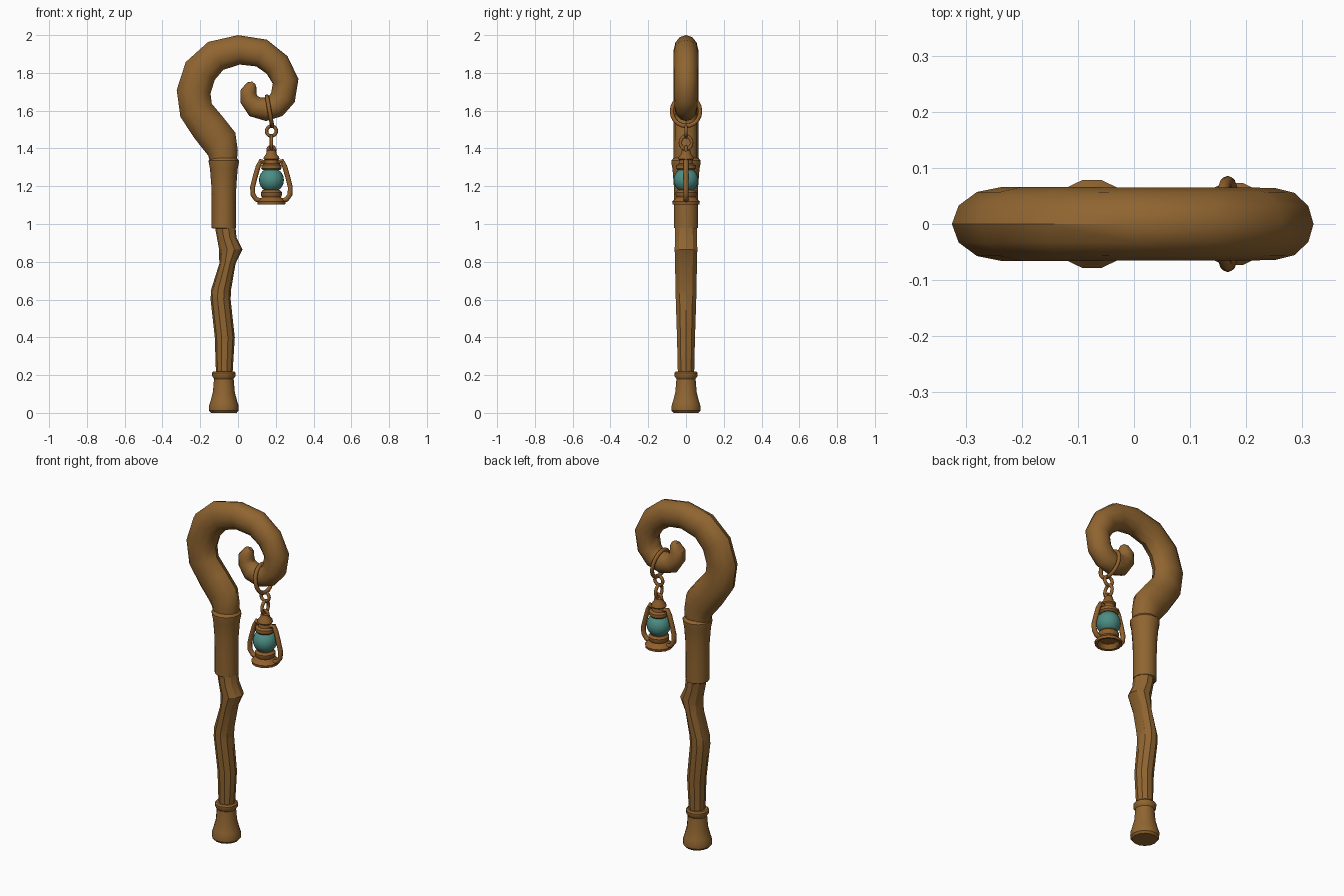
import bpy, bmesh, math
from mathutils import Vector

cube = bpy.data.objects.get("Cube")
if cube:
    bpy.data.objects.remove(cube, do_unlink=True)


def material(name, color):
    m = bpy.data.materials.new(name)
    m.use_nodes = True
    m.diffuse_color = (*color, 1)
    m.node_tree.nodes["Principled BSDF"].inputs["Base Color"].default_value = (*color, 1)
    return m


WOOD = material("brown wood", (0.28, 0.13, 0.03))
METAL = material("bronze metal", (0.28, 0.115, 0.025))
GLASS = material("teal glass", (0.07, 0.27, 0.23))


def finish(obj, name, mat, angle=35):
    obj.name = obj.data.name = name
    obj.data.materials.clear()
    obj.data.materials.append(mat)
    bpy.ops.object.select_all(action="DESELECT")
    obj.select_set(True)
    bpy.context.view_layer.objects.active = obj
    bpy.ops.object.shade_smooth_by_angle(angle=math.radians(angle))
    return obj


def sweep(name, rows, mat, sides=12, upright=False, angle=35):
    """Skin oval rings along an xz path; each row is x, z, in-plane radius, y radius."""
    bm = bmesh.new()
    rings = []
    for i, (x, z, rx, ry) in enumerate(rows):
        a, b = rows[max(i - 1, 0)], rows[min(i + 1, len(rows) - 1)]
        tangent = Vector((0, 0, 1)) if upright else Vector((b[0] - a[0], 0, b[1] - a[1])).normalized()
        across = Vector((tangent.z, 0, -tangent.x))
        ring = []
        for k in range(sides):
            t = math.tau * k / sides
            p = Vector((x, 0, z)) + across * rx * math.cos(t)
            p.y = ry * math.sin(t)
            ring.append(bm.verts.new(p))
        rings.append(ring)
    for r, s in zip(rings, rings[1:]):
        for k in range(sides):
            n = (k + 1) % sides
            bm.faces.new((r[k], r[n], s[n], s[k]))
    bm.faces.new(rings[0])
    bm.faces.new(rings[-1])
    bmesh.ops.recalc_face_normals(bm, faces=bm.faces[:])
    mesh = bpy.data.meshes.new(name)
    bm.to_mesh(mesh)
    bm.free()
    obj = bpy.data.objects.new(name, mesh)
    bpy.context.collection.objects.link(obj)
    return finish(obj, name, mat, angle)


def lathe(name, x, profile, mat, sides=14):
    return sweep(name, [(x, z, r, r) for r, z in profile], mat, sides, upright=True)


def link(name, x, z, major, minor, rotation, stretch=1.0):
    bpy.ops.mesh.primitive_torus_add(
        major_segments=20, minor_segments=8, major_radius=major, minor_radius=minor,
        location=(x, 0, z), rotation=[math.radians(a) for a in rotation])
    obj = finish(bpy.context.object, name, METAL, 60)
    obj.scale = (stretch, 1, 1)
    return obj


# Staff: foot, crooked shaft with a knot, and grip sleeve
AXIS = -0.075
lathe("foot_ferrule", AXIS,
      [(0.068, 0), (0.078, 0.012), (0.079, 0.035), (0.071, 0.06), (0.058, 0.11),
       (0.052, 0.18), (0.062, 0.195), (0.062, 0.212), (0.054, 0.22)], WOOD)

sweep("shaft", [
    (-0.073, 0.19, 0.043, 0.045), (-0.07, 0.40, 0.053, 0.05), (-0.092, 0.60, 0.053, 0.057),
    (-0.09, 0.65, 0.053, 0.058), (-0.056, 0.79, 0.043, 0.061), (-0.038, 0.865, 0.062, 0.063),
    (-0.060, 0.93, 0.052, 0.061), (-0.070, 1.0, 0.055, 0.06)], WOOD, 10, True, 30)

lathe("grip_sleeve", AXIS,
      [(0.057, 0.975), (0.064, 0.98), (0.064, 1.1), (0.066, 1.2), (0.073, 1.29),
       (0.080, 1.325), (0.080, 1.335), (0.068, 1.35)], WOOD)

# Curled head, thicker in its own plane than in depth
sweep("crook", [
    (-0.077, 1.32, 0.070, 0.066), (-0.079, 1.375, 0.079, 0.066), (-0.097, 1.437, 0.095, 0.066),
    (-0.155, 1.51, 0.094, 0.066), (-0.222, 1.602, 0.09, 0.066), (-0.235, 1.70, 0.09, 0.066),
    (-0.2, 1.81, 0.09, 0.066), (-0.118, 1.89, 0.084, 0.066), (0.005, 1.922, 0.078, 0.065),
    (0.125, 1.905, 0.076, 0.065), (0.207, 1.842, 0.072, 0.065), (0.252, 1.755, 0.069, 0.064),
    (0.238, 1.67, 0.067, 0.063), (0.2, 1.625, 0.064, 0.061), (0.145, 1.607, 0.062, 0.058),
    (0.090, 1.62, 0.057, 0.053), (0.058, 1.66, 0.048, 0.047), (0.055, 1.70, 0.043, 0.042),
    (0.073, 1.735, 0.029, 0.029), (0.083, 1.748, 0.010, 0.012)], WOOD, 12)

# Hanging chain
LAMP = 0.177
link("hanging_ring", 0.167, 1.597, 0.075, 0.011, (0, 80, 0), 1.06)
link("chain_link_upper", LAMP, 1.492, 0.026, 0.009, (90, 0, 0))
link("chain_link_lower", LAMP, 1.430, 0.030, 0.009, (0, 90, 0), 1.15)
link("lantern_loop", LAMP, 1.392, 0.019, 0.008, (90, 0, 0))

# Lantern
lathe("lantern_cap", LAMP,
      [(0.045, 1.285), (0.054, 1.295), (0.053, 1.312), (0.038, 1.32), (0.035, 1.338),
       (0.042, 1.345), (0.040, 1.355), (0.028, 1.37), (0.023, 1.39), (0.012, 1.398)], METAL)
lathe("lantern_base", LAMP,
      [(0.045, 1.13), (0.060, 1.106), (0.073, 1.104), (0.075, 1.118), (0.062, 1.13),
       (0.050, 1.142), (0.056, 1.152), (0.056, 1.168), (0.045, 1.18)], METAL)

bpy.ops.mesh.primitive_uv_sphere_add(segments=20, ring_count=12, radius=0.066,
                                     location=(LAMP, 0, 1.233))
finish(bpy.context.object, "lantern_globe", GLASS, 60)

for side, label in ((-1, "right"), (1, "left")):
    path = [(0.035, 1.325), (0.056, 1.333), (0.070, 1.305), (0.086, 1.25), (0.100, 1.195),
            (0.098, 1.155), (0.080, 1.130), (0.050, 1.122)]
    sweep("lantern_handle_" + label,
          [(LAMP + side * x, z, 0.013, 0.014) for x, z in path], METAL, 8, angle=50)
